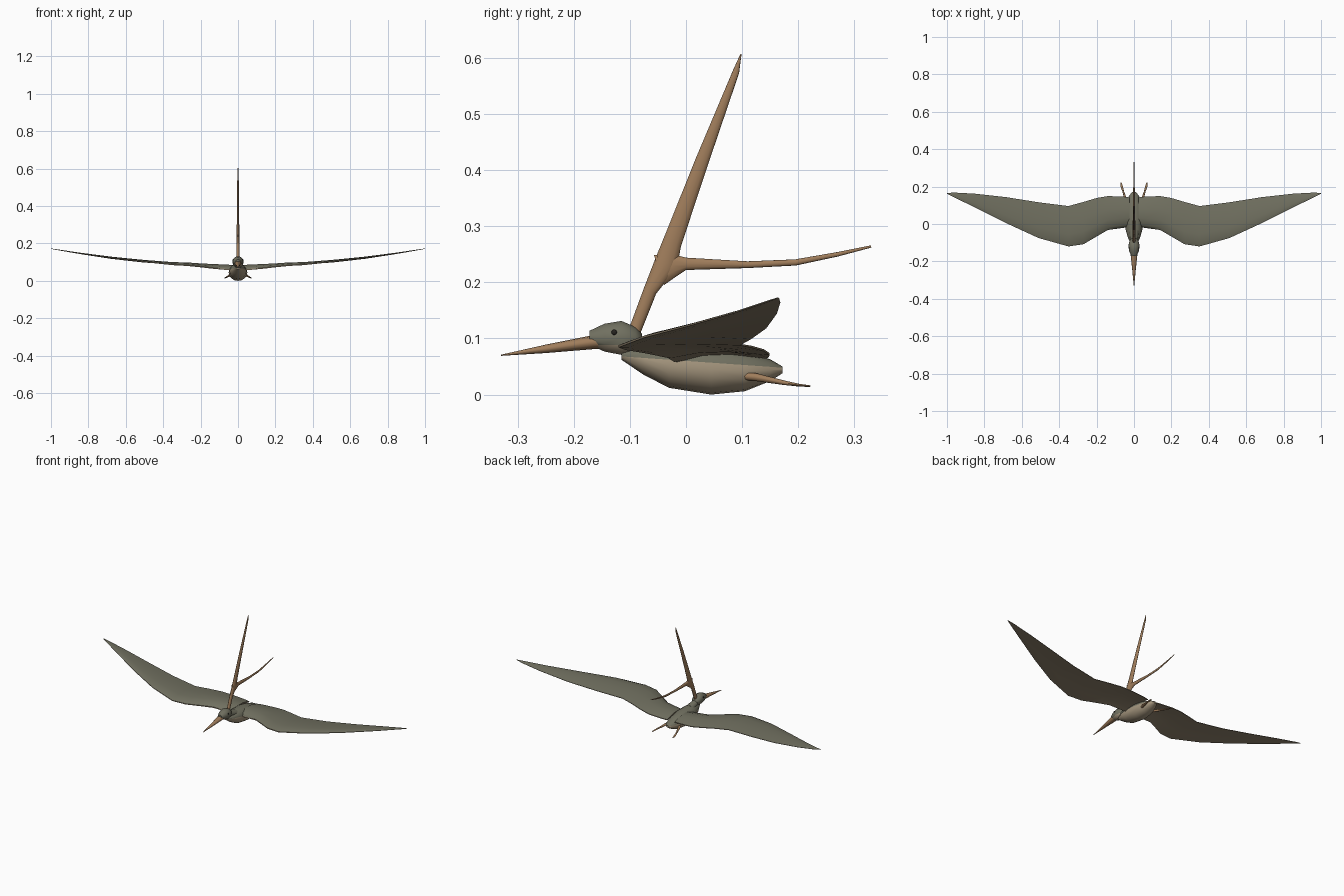
import bpy, bmesh, math
from mathutils import Vector


def material(name, rgb):
    m = bpy.data.materials.new(name)
    m.diffuse_color = (*rgb, 1)
    return m


GREY = material("grey green hide", (0.165, 0.163, 0.118))
TAN = material("pale belly", (0.37, 0.30, 0.205))
UNDER = material("wing underside", (0.28, 0.225, 0.152))
HORN = material("brown horn", (0.35, 0.205, 0.105))
DARK = material("dark eye", (0.02, 0.018, 0.015))


def finish(bm, name, mats, mirror=False, angle=50):
    bmesh.ops.recalc_face_normals(bm, faces=bm.faces)
    me = bpy.data.meshes.new(name)
    bm.to_mesh(me)
    bm.free()
    for m in mats:
        me.materials.append(m)
    ob = bpy.data.objects.new(name, me)
    bpy.context.collection.objects.link(ob)
    if mirror:
        ob.modifiers.new("mirror", 'MIRROR')
    bpy.ops.object.select_all(action='DESELECT')
    bpy.context.view_layer.objects.active = ob
    ob.select_set(True)
    bpy.ops.object.shade_smooth_by_angle(angle=math.radians(angle))
    return ob


def skin(bm, rings):
    # bridge closed rings of points and cap both ends
    vs = [[bm.verts.new(p) for p in r] for r in rings]
    n = len(vs[0])
    for a, b in zip(vs, vs[1:]):
        for i in range(n):
            j = (i + 1) % n
            bm.faces.new((a[i], a[j], b[j], b[i]))
    bm.faces.new(vs[0])
    bm.faces.new(vs[-1])


def tube(bm, stations, n=12, upright=False):
    # stations: (x, y, z, half width, half depth)
    pts = [Vector(s[:3]) for s in stations]
    rings = []
    for i, s in enumerate(stations):
        t = (pts[min(i + 1, len(pts) - 1)] - pts[max(i - 1, 0)]).normalized()
        if upright:
            t = Vector((0, 1, 0))
        u = (Vector((1, 0, 0)) - t * t.x).normalized()
        w = t.cross(u)
        rings.append([pts[i] + u * s[3] * math.cos(k * math.tau / n)
                      + w * s[4] * math.sin(k * math.tau / n) for k in range(n)])
    skin(bm, rings)


def profile(rows):
    # rows: (y, bottom z, top z, half width)
    return [(0, y, (a + b) / 2, w, (b - a) / 2) for y, a, b, w in rows]


def two_tone(bm, co, no):
    # cut along a plane, pale below it
    bmesh.ops.bisect_plane(bm, geom=bm.verts[:] + bm.edges[:] + bm.faces[:],
                           plane_co=co, plane_no=no, dist=1e-5)
    for f in bm.faces:
        f.material_index = int((f.calc_center_median() - Vector(co)).dot(Vector(no)) < 0)


# body
bm = bmesh.new()
tube(bm, profile([(-0.115, 0.062, 0.08, 0.012), (-0.075, 0.035, 0.088, 0.032),
                  (-0.03, 0.012, 0.092, 0.045), (0.045, 0.0, 0.09, 0.05),
                  (0.105, 0.006, 0.078, 0.042), (0.15, 0.024, 0.063, 0.027),
                  (0.172, 0.038, 0.05, 0.01)]), 16, True)
two_tone(bm, (0, 0, 0.06), (0, 0.07, 1))
finish(bm, "body", [GREY, TAN])

# neck
bm = bmesh.new()
tube(bm, profile([(-0.12, 0.075, 0.115, 0.02), (-0.085, 0.068, 0.105, 0.019),
                  (-0.03, 0.05, 0.094, 0.028)]), 12, True)
finish(bm, "neck", [GREY])

# head
bm = bmesh.new()
tube(bm, profile([(-0.172, 0.088, 0.114, 0.014), (-0.145, 0.076, 0.127, 0.026),
                  (-0.115, 0.07, 0.132, 0.03), (-0.09, 0.074, 0.121, 0.024),
                  (-0.078, 0.082, 0.108, 0.014)]), 14, True)
two_tone(bm, (0, -0.13, 0.088), (0, 0, 1))
finish(bm, "head", [GREY, TAN])

# beak
bm = bmesh.new()
tube(bm, profile([(-0.145, 0.082, 0.106, 0.017), (-0.165, 0.081, 0.106, 0.018),
                  (-0.25, 0.074, 0.089, 0.009), (-0.33, 0.069, 0.071, 0.0015)]), 12, True)
finish(bm, "beak", [HORN])

# eyes
bm = bmesh.new()
bmesh.ops.create_uvsphere(bm, u_segments=10, v_segments=6, radius=0.005)
for v in bm.verts:
    v.co = Vector((v.co.x * 0.6 + 0.0265, v.co.y - 0.128, v.co.z + 0.111))
finish(bm, "eye", [DARK], True)

# forked head crest: tall prong and rear prong
bm = bmesh.new()
tube(bm, [(0, -0.092, 0.112, 0.008, 0.011), (0, -0.064, 0.185, 0.008, 0.012),
          (0, -0.035, 0.235, 0.008, 0.021), (0, -0.025, 0.27, 0.007, 0.017),
          (0, 0.03, 0.42, 0.0055, 0.012), (0, 0.089, 0.575, 0.0035, 0.006),
          (0, 0.098, 0.607, 0.001, 0.001)])
finish(bm, "crest_tall_prong", [HORN])
bm = bmesh.new()
tube(bm, [(0, -0.048, 0.222, 0.006, 0.028), (0, -0.025, 0.23, 0.007, 0.022),
          (0, 0.0, 0.233, 0.007, 0.011), (0, 0.11, 0.2315, 0.005, 0.006),
          (0, 0.195, 0.2355, 0.004, 0.0055), (0, 0.27, 0.25, 0.003, 0.004),
          (0, 0.33, 0.264, 0.0015, 0.002)])
finish(bm, "crest_rear_prong", [HORN])

# wings: x, leading y, z, trailing y, z, camber, half thickness
WING = [(0.025, -0.015, 0.06, 0.142, 0.066, 0.016, 0.008),
        (0.06, -0.021, 0.061, 0.147, 0.068, 0.017, 0.008),
        (0.14, -0.032, 0.068, 0.149, 0.072, 0.014, 0.008),
        (0.20, -0.067, 0.075, 0.139, 0.079, 0.011, 0.007),
        (0.27, -0.108, 0.082, 0.118, 0.085, 0.009, 0.007),
        (0.35, -0.12, 0.086, 0.096, 0.089, 0.008, 0.006),
        (0.51, -0.075, 0.103, 0.116, 0.1, 0.006, 0.005),
        (0.68, 0.003, 0.123, 0.143, 0.119, 0.004, 0.004),
        (0.85, 0.088, 0.147, 0.162, 0.145, 0.002, 0.003),
        (0.96, 0.142, 0.165, 0.168, 0.164, 0.001, 0.002),
        (1.0, 0.162, 0.172, 0.166, 0.172, 0, 0.001)]
CHORD = [(0, 0.35), (0.08, 0.9), (0.3, 1), (0.6, 0.8), (0.85, 0.5), (1, 0.25)]
bm = bmesh.new()
rings = []
for x, yl, zl, yt, zt, camber, th in WING:
    def point(t, k):
        arch = camber * math.sin(math.pi * t ** 0.8)
        return (x, yl + (yt - yl) * t, zl + (zt - zl) * t + arch + th * k)
    rings.append([point(t, k) for t, k in CHORD] + [point(t, -k) for t, k in reversed(CHORD)])
skin(bm, rings)
bmesh.ops.recalc_face_normals(bm, faces=bm.faces)
for f in bm.faces:
    f.material_index = int(f.normal.z < 0.05)
finish(bm, "wing", [GREY, UNDER], True)

# legs trailing behind
bm = bmesh.new()
tube(bm, [(0.028, 0.095, 0.034, 0.007, 0.007), (0.042, 0.125, 0.031, 0.007, 0.007),
          (0.058, 0.175, 0.021, 0.0045, 0.004), (0.065, 0.2, 0.017, 0.006, 0.0025),
          (0.069, 0.221, 0.015, 0.003, 0.0015)], 8)
finish(bm, "leg", [HORN], True)
